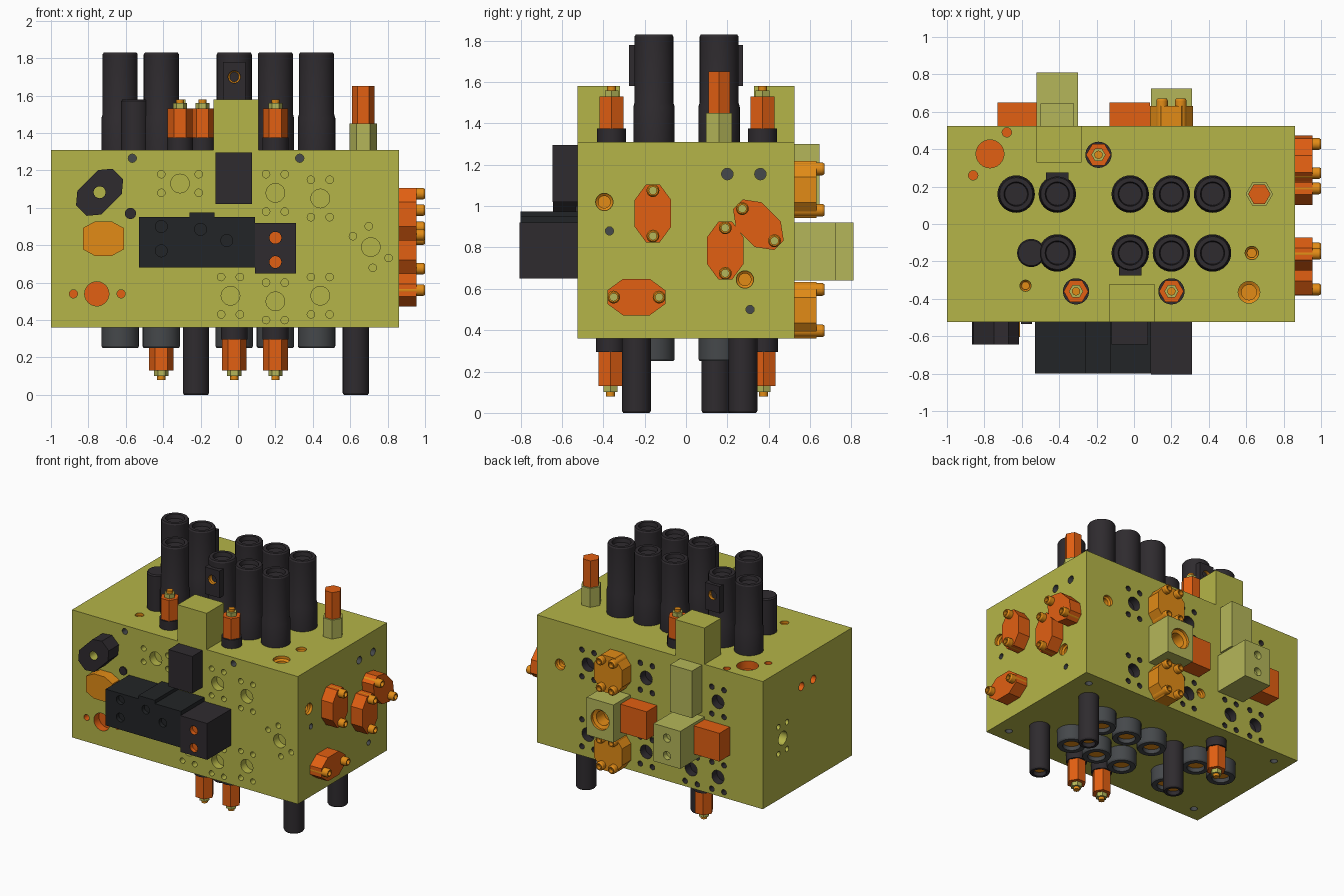
import bpy, bmesh
from math import cos, sin, pi, radians
from mathutils import Vector, Matrix

if "Cube" in bpy.data.objects:
    bpy.data.objects.remove(bpy.data.objects["Cube"], do_unlink=True)

def material(name, r, g, b):
    m = bpy.data.materials.new(name)
    m.use_nodes = True
    m.diffuse_color = (r, g, b, 1)
    m.node_tree.nodes["Principled BSDF"].inputs["Base Color"].default_value = (r, g, b, 1)
    return m

YELLOW = material("yellow", .46, .46, .065)
PALE = material("pale_yellow", .46, .47, .1)
ORANGE = material("orange", .76, .115, .006)
AMBER = material("amber", .76, .26, .008)
DARK = material("dark", .028, .024, .028)
BLACK = material("black", .016, .018, .02)
GREY = material("grey", .06, .065, .07)
PALETTE = [YELLOW, PALE, ORANGE, AMBER, DARK, BLACK, GREY]

# Block faces: position from two face coordinates, and outward normal
XL, XR, HY, ZB, ZT = -1, .86, .525, .36, 1.31
FACES = {
    "front": (lambda u, v: (u, -HY, v), (0, -1, 0)),
    "back": (lambda u, v: (u, HY, v), (0, 1, 0)),
    "right": (lambda u, v: (XR, u, v), (1, 0, 0)),
    "left": (lambda u, v: (XL, u, v), (-1, 0, 0)),
    "top": (lambda u, v: (u, v, ZT), (0, 0, 1)),
    "bottom": (lambda u, v: (u, v, ZB), (0, 0, -1)),
}

made = []

def finish(name, bm, mats):
    bmesh.ops.recalc_face_normals(bm, faces=bm.faces)
    mesh = bpy.data.meshes.new(name)
    bm.to_mesh(mesh)
    bm.free()
    for m in mats:
        mesh.materials.append(m)
    ob = bpy.data.objects.new(name, mesh)
    bpy.context.collection.objects.link(ob)
    made.append(ob)
    return ob

def revolve(bm, profile, at, axis, sides, slot=0):
    rot = Vector(axis).to_track_quat('Z', 'Y')
    rings = []
    for r, d in profile:
        ring = [Vector((r * cos(2 * pi * i / sides), r * sin(2 * pi * i / sides), d)) for i in range(sides)]
        rings.append([bm.verts.new(Vector(at) + rot @ p) for p in ring])
    faces = [bm.faces.new(rings[0][::-1]), bm.faces.new(rings[-1])]
    for a, b in zip(rings, rings[1:]):
        for i in range(sides):
            j = (i + 1) % sides
            faces.append(bm.faces.new((a[i], a[j], b[j], b[i])))
    for f in faces:
        f.material_index = slot

def lathe(name, profile, face, u, v, mat, sides=32):
    bm = bmesh.new()
    where, axis = FACES[face]
    revolve(bm, profile, where(u, v), axis, sides)
    return finish(name, bm, [mat])

def hollow(name, r, length, bore, face, u, v, mat, fill, sides=32):
    """Tube with an open end and a coloured floor inside it."""
    lathe(name, [(r, 0), (r, length - .01), (r - .006, length), (bore, length), (bore, length - .04)],
          face, u, v, mat, sides)
    lathe(name + "_insert", [(bore, length - .045), (bore, length - .03)], face, u, v, fill, sides)

def box(name, x, y, z, mat):
    bm = bmesh.new()
    bmesh.ops.create_cube(bm, size=1)
    for vert in bm.verts:
        vert.co = [lo + (hi - lo) * (c + .5) for c, (lo, hi) in zip(vert.co, (x, y, z))]
    return finish(name, bm, [mat])

def plate(name, outline, face, u, v, depth, mat, turn=0):
    where, axis = FACES[face]
    spin = Matrix.Rotation(radians(turn), 2)
    bm = bmesh.new()
    base = bm.faces.new([bm.verts.new(where(*(spin @ Vector(p) + Vector((u, v))))) for p in outline])
    new = bmesh.ops.extrude_face_region(bm, geom=[base])["geom"]
    bmesh.ops.translate(bm, vec=Vector(axis) * depth, verts=[g for g in new if isinstance(g, bmesh.types.BMVert)])
    return finish(name, bm, [mat])

def octagon(w, h, cw, ch):
    return [(w, ch - h), (w, h - ch), (w - cw, h), (cw - w, h),
            (-w, h - ch), (-w, ch - h), (cw - w, -h), (w - cw, -h)]

def drill(ob, holes):
    """Cut blind holes: (position, outward axis, radius, depth, material)."""
    bm = bmesh.new()
    for at, axis, r, depth, mat in holes:
        profile = [(r, .02), (r, -depth)]
        if mat is AMBER:
            profile = [(r, .02), (r, -.02), (r * .7, -.03), (r * .7, -depth)]
        revolve(bm, profile, at, axis, 24, PALETTE.index(mat))
    cutter = finish("hole_cutter", bm, PALETTE)
    cutter.hide_render = True
    mod = ob.modifiers.new("holes", 'BOOLEAN')
    mod.operation, mod.solver, mod.object = 'DIFFERENCE', 'EXACT', cutter
    mod.material_mode = 'TRANSFER'
    with bpy.context.temp_override(object=ob, active_object=ob):
        bpy.ops.object.modifier_apply(modifier=mod.name)
    made.remove(cutter)
    bpy.data.objects.remove(cutter, do_unlink=True)

# Main block with its ports
block = box("manifold_block", (XL, XR), (-HY, HY), (ZB, ZT), YELLOW)
holes = []

def hole(face, u, v, r, mat, depth=.06):
    where, axis = FACES[face]
    holes.append((where(u, v), axis, r, depth, mat))

def port_group(face, u, v, du, dv, mat, turn=0):
    hole(face, u, v, .05, mat)
    for su in (-1, 1):
        for sv in (-1, 1):
            p = Matrix.Rotation(radians(turn), 2) @ Vector((su * du, sv * dv))
            hole(face, u + p.x, v + p.y, .02, mat)

port_group("front", -.31, 1.13, .1, .05, YELLOW)
port_group("front", .71, .79, .05, .1, YELLOW, 32)
port_group("left", .29, .8, .05, .1, YELLOW)
for u, v in [(.2, 1.08), (.44, 1.05), (-.04, .53), (.2, .5), (.44, .53)]:
    port_group("front", u, v, .05, .1, YELLOW)
for u, v in [(.44, 1.05), (-.04, 1.08), (-.63, 1.06), (-.41, .5), (-.63, .5), (.44, .53), (-.04, .53)]:
    port_group("back", u, v, .05, .1, DARK)
for face, u, v, r, mat in [
        ("front", -.565, 1.265, .022, GREY), ("front", .33, 1.265, .022, GREY),
        ("front", -.755, .54, .065, ORANGE), ("front", -.88, .54, .022, ORANGE), ("front", -.625, .54, .022, ORANGE),
        ("top", -.77, .375, .075, ORANGE), ("top", -.68, .49, .025, ORANGE), ("top", -.86, .26, .025, ORANGE),
        ("top", .63, -.155, .036, AMBER), ("top", -.58, -.33, .03, AMBER), ("top", .615, -.365, .058, AMBER),
        ("right", -.395, 1.02, .042, AMBER), ("right", .285, .645, .042, AMBER),
        ("right", .2, 1.155, .028, GREY), ("right", .36, 1.155, .028, GREY),
        ("right", -.37, .88, .02, GREY), ("right", .31, .5, .02, GREY),
        ("back", .67, .99, .04, AMBER), ("back", -.15, .57, .035, AMBER),
        ("left", .07, 1.1, .03, ORANGE), ("left", -.07, 1.1, .03, ORANGE)]:
    hole(face, u, v, r, mat)
for u in (-.88, .75):
    for v in (-.42, .42):
        hole("bottom", u, v, .025, GREY)
drill(block, holes)

# Coil tubes above, with matching collars below
for x, rows in [(-.63, (.16,)), (-.41, (.16, -.155)), (-.02, (.16, -.155)), (.2, (.16, -.155)), (.42, (.16, -.155))]:
    for y in rows:
        lathe("coil_tube", [(.1, 0), (.1, .17), (.094, .19), (.094, .51), (.088, .52), (.065, .52), (.06, .49)],
              "top", x, y, DARK)
        hollow("bottom_collar", .1, .11, .06, "bottom", x, y, GREY, AMBER)
lathe("short_tube", [(.075, 0), (.075, .26), (.068, .27)], "top", -.55, -.155, DARK)

# Connector boxes on two of the coil tubes
for x, side in [(-.02, -1), (-.41, 1)]:
    ys = sorted((side * .17, side * .275))
    ob = box("coil_connector", (x - .06, x + .06), ys, (1.58, 1.78), DARK)
    drill(ob, [((x, side * .275, 1.7), (0, side, 0), .033, .05, AMBER)])

# Hexagonal relief cartridges
def cartridge(face, x, y, length):
    lathe("cartridge_collar", [(.07, 0), (.07, .065)], face, x, y, DARK)
    lathe("cartridge_hex", [(.066, .065), (.066, length)], face, x, y, ORANGE, 6)
    lathe("cartridge_nut", [(.038, length), (.038, length + .03)], face, x, y, PALE, 6)
    lathe("cartridge_stem", [(.022, length + .03), (.022, length + .05)], face, x, y, AMBER, 16)

for x, y in [(-.31, -.36), (.2, -.36), (-.19, .37)]:
    cartridge("top", x, y, .22)
for x, y in [(.2, -.365), (-.02, -.365), (-.41, .375)]:
    cartridge("bottom", x, y, .23)
lathe("tall_adapter", [(.073, 0), (.073, .14)], "top", .67, .16, PALE, 6)
lathe("tall_plug", [(.06, .14), (.06, .34)], "top", .67, .16, ORANGE, 6)

# Long tubes underneath
for x, y in [(.63, -.24), (.63, .275), (-.225, .145)]:
    hollow("leg_tube", .07, .36, .045, "bottom", x, y, DARK, AMBER)

# Right side flanges with socket bolts
for u, v, turn in [(-.16, .965, 0), (.35, .91, 45), (.19, .785, 0), (-.24, .56, 90)]:
    plate("side_flange", octagon(.088, .14, .055, .075), "right", u, v, .095, ORANGE, turn)
    for s in (-.11, .11):
        p = Matrix.Rotation(radians(turn), 2) @ Vector((0, s))
        hollow("side_bolt", .031, .14, .018, "right", u + p.x, v + p.y, AMBER, PALE, 20)

# Back flanges
for v in (1.08, .497):
    plate("back_flange", octagon(.115, .137, .06, .075), "back", .2, v, .105, AMBER)
    for du in (-.05, .05):
        for dv in (-.1, .1):
            hollow("back_bolt", .031, .145, .018, "back", .2 + du, v + dv, AMBER, AMBER, 20)

# Back blocks and valve
ob = box("port_block", (.09, .31), (HY, .725), (.64, .92), PALE)
drill(ob, [((.2, .725, .78), (0, 1, 0), .075, .12, AMBER)])
ob = box("back_valve", (-.52, -.3), (HY, .81), (.64, .92), PALE)
drill(ob, [((-.41, .81, z), (0, 1, 0), .03, .04, PALE) for z in (.71, .84)])
box("back_valve_cap", (-.5, -.32), (HY, .645), (.95, 1.3), PALE)
for x in (-.73, -.13):
    box("back_solenoid", (x, x + .215), (HY, .65), (.69, .9), ORANGE)
box("top_block_rear", (-.52, -.28), (.33, HY), (ZT, 1.58), YELLOW)
box("top_block_front", (-.13, .11), (-HY, -.32), (ZT, 1.58), YELLOW)

# Front pilot valve
body = box("pilot_valve_body", (-.53, .09), (-.8, -HY), (.68, .95), BLACK)
drill(body, [((x, -.8, z), (0, -1, 0), .032, .03, BLACK)
             for x, z in [(-.41, .9), (-.2, .885), (-.06, .825), (-.41, .77)]])
box("pilot_valve_ridge", (-.26, -.125), (-.8, -HY), (.95, .975), BLACK)
ob = box("pilot_valve_end", (.09, .31), (-.805, -HY), (.65, .92), DARK)
drill(ob, [((.2, -.805, z), (0, -1, 0), .032, .03, ORANGE) for z in (.71, .84)])
box("front_cap", (-.12, .075), (-.645, -HY), (1.02, 1.295), DARK)

# Front cover and angled plug
plate("front_cover", octagon(.11, .092, .065, .035), "front", -.72, .835, .08, AMBER)
plug = plate("angled_plug", octagon(.09, .138, .05, .06), "front", -.74, 1.083, .118, DARK, -45)
drill(plug, [((-.74, -.643, 1.083), (0, -1, 0), .032, .11, YELLOW)])
lathe("front_plug", [(.03, 0), (.03, .01)], "front", -.575, .97, DARK, 24)

# Smooth the round surfaces, keeping edges crisp
bpy.ops.object.select_all(action='DESELECT')
for ob in made:
    ob.select_set(True)
bpy.context.view_layer.objects.active = block
bpy.ops.object.shade_smooth_by_angle(angle=radians(30))
